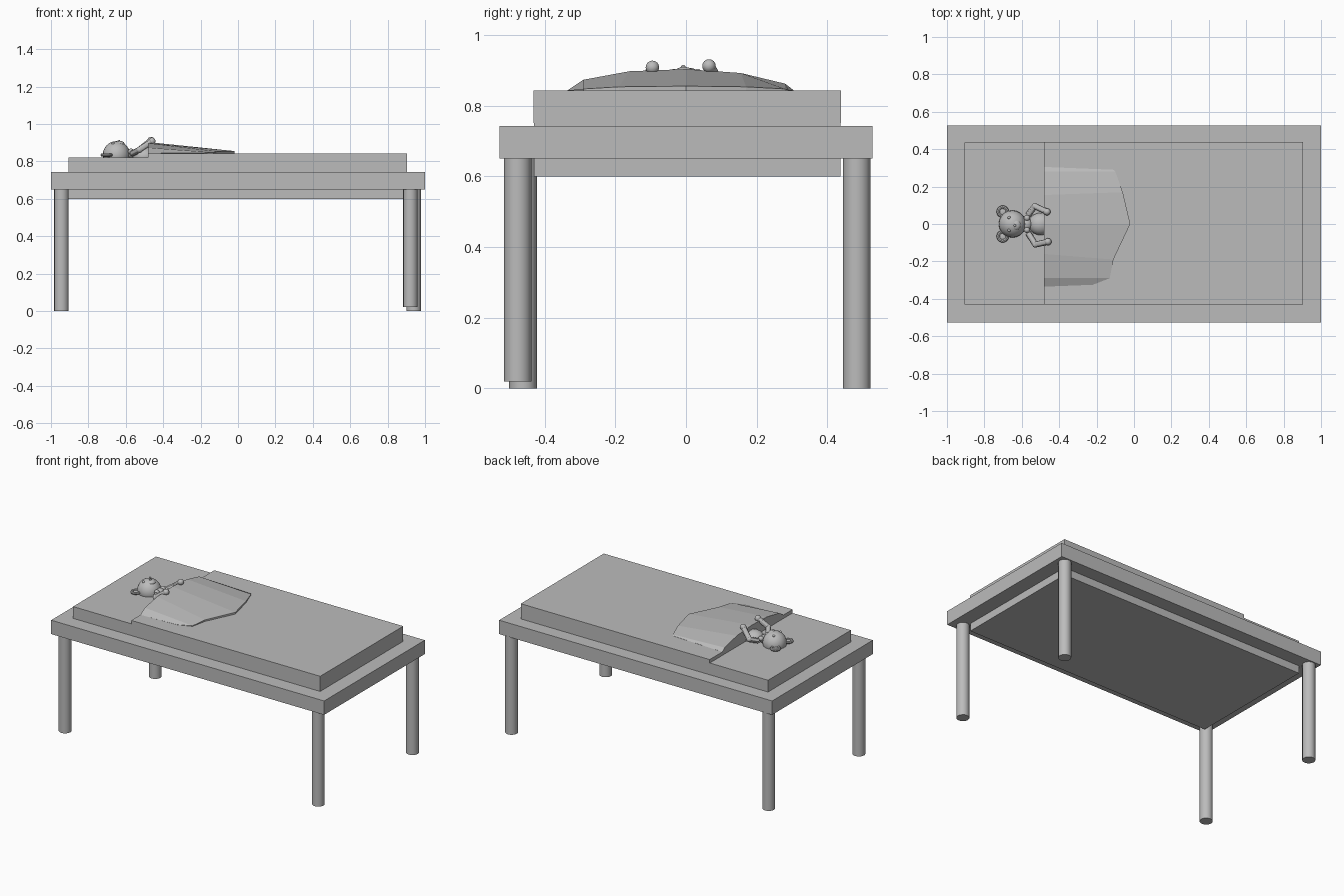
import bpy, bmesh, math
from mathutils import Vector

cube = bpy.data.objects.get("Cube")
if cube:
    bpy.data.objects.remove(cube, do_unlink=True)

grey = bpy.data.materials.new("plain grey")
grey.use_nodes = True
colour = (0.5, 0.5, 0.5, 1)
grey.diffuse_color = colour
grey.node_tree.nodes["Principled BSDF"].inputs["Base Color"].default_value = colour


def finish(ob, name, smooth=False):
    ob.name = ob.data.name = name
    ob.data.materials.append(grey)
    if smooth:
        bpy.ops.object.shade_smooth_by_angle()
    return ob


def box(name, low, high):
    low, high = Vector(low), Vector(high)
    bpy.ops.mesh.primitive_cube_add(size=1, location=(low + high) / 2)
    ob = bpy.context.object
    ob.scale = high - low
    return finish(ob, name)


def ball(name, centre, size):
    bpy.ops.mesh.primitive_uv_sphere_add(segments=20, ring_count=12, radius=1, location=centre)
    ob = bpy.context.object
    ob.scale = size if isinstance(size, tuple) else (size,) * 3
    return finish(ob, name, True)


def rod(name, start, end, radius, sides=12, smooth=True):
    start, end = Vector(start), Vector(end)
    axis = end - start
    bpy.ops.mesh.primitive_cylinder_add(vertices=sides, radius=radius, depth=axis.length,
                                        location=(start + end) / 2)
    ob = bpy.context.object
    ob.rotation_euler = axis.to_track_quat('Z', 'Y').to_euler()
    return finish(ob, name, smooth)


# Bed frame, mattress and the thick cover over its lower part
box("bed_frame", (-1, -0.527, 0.65), (1, 0.527, 0.742))
box("mattress", (-0.907, -0.43, 0.60), (0.903, 0.437, 0.82))
box("mattress_cover", (-0.48, -0.431, 0.75), (0.904, 0.438, 0.843))

# Legs, one of them slightly short
for name, x, y, bottom in (("front_right_leg", -0.944, -0.461, 0),
                           ("front_left_leg", 0.922, -0.476, 0.02),
                           ("back_right_leg", -0.944, 0.483, 0),
                           ("back_left_leg", 0.94, 0.483, 0)):
    rod(name, (x, y, bottom), (x, y, 0.66), 0.039, 16)

# Arched blanket, lofted from the head end to the foot end
head = [(-0.48, -0.335, 0.843), (-0.48, -0.29, 0.873), (-0.48, -0.16, 0.897), (-0.48, 0, 0.903),
        (-0.48, 0.155, 0.892), (-0.48, 0.28, 0.862), (-0.48, 0.305, 0.843)]
foot = [(-0.22, -0.325, 0.844), (-0.13, -0.29, 0.847), (-0.11, -0.19, 0.853), (-0.02, 0, 0.855),
        (-0.06, 0.17, 0.853), (-0.10, 0.28, 0.847), (-0.11, 0.29, 0.844)]
bm = bmesh.new()
rows = [[bm.verts.new(p) for p in row] for row in (head, foot)]
rows += [[bm.verts.new((p[0], p[1], 0.835)) for p in row] for row in (foot, head)]
for a, b in zip(rows, rows[1:] + rows[:1]):
    for i in range(len(head) - 1):
        bm.faces.new((a[i], a[i + 1], b[i + 1], b[i]))
for i in (0, -1):
    bm.faces.new([row[i] for row in rows])
bmesh.ops.recalc_face_normals(bm, faces=bm.faces)
mesh = bpy.data.meshes.new("blanket")
bm.to_mesh(mesh)
bm.free()
blanket = bpy.data.objects.new("blanket", mesh)
bpy.context.collection.objects.link(blanket)
finish(blanket, "blanket")

# Toy bear lying on its back with its head on the mattress
ball("bear_head", (-0.65, 0, 0.835), 0.073)
ball("bear_body", (-0.50, 0, 0.825), (0.065, 0.06, 0.052))
ball("bear_neck", (-0.575, 0, 0.84), (0.03, 0.035, 0.025))
ball("bear_muzzle", (-0.632, -0.005, 0.893), (0.026, 0.028, 0.016))
ball("bear_nose", (-0.637, -0.008, 0.908), 0.007)
for side, s in (("left", 1), ("right", -1)):
    bpy.ops.mesh.primitive_torus_add(major_segments=20, minor_segments=8, major_radius=0.024,
                                     minor_radius=0.009, location=(-0.702, s * 0.066, 0.834))
    finish(bpy.context.object, side + "_ear_rim", True)
    ball(side + "_ear", (-0.702, s * 0.066, 0.83), (0.024, 0.024, 0.008))
    ball(side + "_eye", (-0.668, s * 0.034, 0.896), 0.008)
    ball(side + "_bow_loop", (-0.572, s * 0.032, 0.852), 0.016)

# Raised arms
for side, points in (("left", [(-0.565, 0.05, 0.842), (-0.53, 0.095, 0.86), (-0.465, 0.065, 0.912)]),
                     ("right", [(-0.565, -0.05, 0.842), (-0.527, -0.11, 0.862), (-0.46, -0.095, 0.908)])):
    rod(side + "_upper_arm", points[0], points[1], 0.016)
    rod(side + "_forearm", points[1], points[2], 0.016)
    ball(side + "_elbow", points[1], 0.017)
    ball(side + "_paw", points[2], 0.019)
